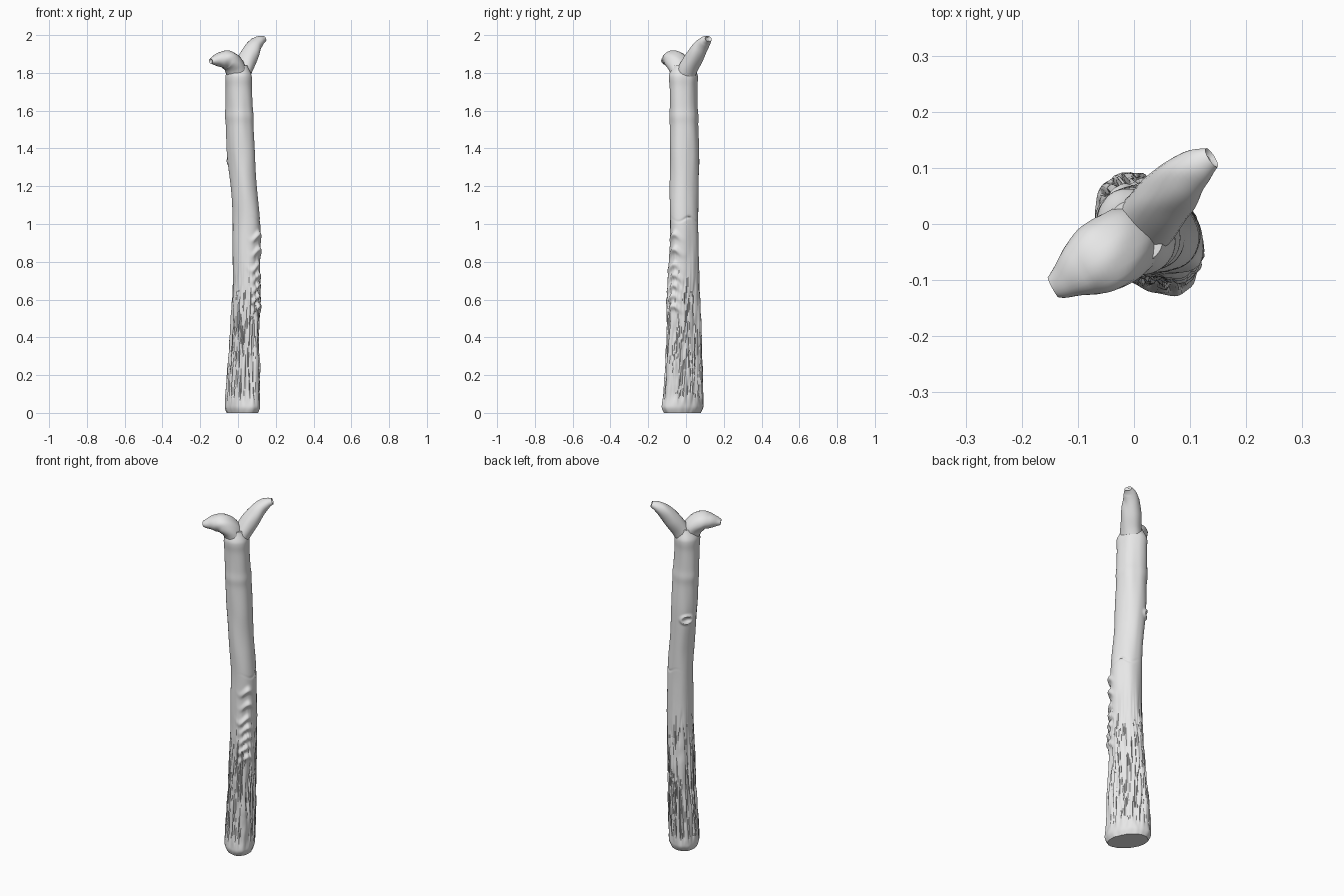
import bpy, bmesh, math
from mathutils import Vector, noise

cube = bpy.data.objects.get("Cube")
if cube:
    bpy.data.objects.remove(cube, do_unlink=True)

grey = bpy.data.materials.new("plain grey")
grey.use_nodes = True
grey.diffuse_color = (0.8, 0.8, 0.8, 1)
grey.node_tree.nodes["Principled BSDF"].inputs["Base Color"].default_value = (0.8, 0.8, 0.8, 1)


def spline(rows, t):
    """Smooth blend through evenly counted rows, t from 0 to 1."""
    s = t * (len(rows) - 1)
    i = min(int(s), len(rows) - 2)
    f = s - i
    a, b, c, d = (rows[min(max(k, 0), len(rows) - 1)] for k in range(i - 1, i + 3))
    return [q + f / 2 * (r - p + f * (2 * p - 5 * q + 4 * r - u + f * (3 * (q - r) + u - p)))
            for p, q, r, u in zip(a, b, c, d)]


def bump(x, width):
    return math.exp(-(x / width) ** 2)


def fade(x, lo, hi):
    f = min(max((x - lo) / (hi - lo), 0), 1)
    return f * f * (3 - 2 * f)


def loft(name, rings):
    """Skin a list of point rings and close both ends."""
    bm = bmesh.new()
    loops = [[bm.verts.new(p) for p in ring] for ring in rings]
    n = len(loops[0])
    for low, high in zip(loops, loops[1:]):
        for j in range(n):
            k = (j + 1) % n
            bm.faces.new((low[j], low[k], high[k], high[j]))
    bm.faces.new(loops[0][::-1])
    bm.faces.new(loops[-1])
    bmesh.ops.recalc_face_normals(bm, faces=bm.faces)
    mesh = bpy.data.meshes.new(name)
    bm.to_mesh(mesh)
    bm.free()
    mesh.materials.append(grey)
    obj = bpy.data.objects.new(name, mesh)
    bpy.context.collection.objects.link(obj)
    bpy.ops.object.select_all(action="DESELECT")
    obj.select_set(True)
    bpy.context.view_layer.objects.active = obj
    bpy.ops.object.shade_smooth_by_angle(angle=math.radians(50))
    return obj


# Trunk outline every 0.2 of height: x min, x max, y min, y max, skew
outline = [
    (-.07, .12, -.13, .09, .38),
    (-.06, .12, -.115, .09, .33),
    (-.045, .115, -.108, .082, .25),
    (-.032, .12, -.10, .076, .2),
    (-.03, .118, -.092, .07, .18),
    (-.03, .115, -.086, .065, .15),
    (-.04, .10, -.085, .065, .15),
    (-.06, .09, -.083, .068, .15),
    (-.065, .078, -.085, .064, .15),
    (-.066, .07, -.09, .06, .15),
]
ridges = [.93, .85, .77, .715, .66, .605, .55]


def bark(a, z):
    """Surface relief at angle a and height z."""
    p = Vector((math.cos(a), math.sin(a), z))
    low = 1 - fade(z, .3, .95)
    # broad lumps
    r = .005 * noise.noise(p * 1.4 + Vector((0, 0, z * 3)))
    # vertical furrows, deepest near the foot
    n = noise.noise(Vector((p.x * 5, p.y * 5, z * 3)))
    r -= .011 * low * bump(n, .16) * fade(z, .03, .12)
    r += .004 * low * noise.noise(Vector((p.x * 4, p.y * 4, z * 14)))
    # stack of wavy ridges on the front left side
    side = math.remainder(a + .72, math.tau)
    wave = .016 * math.sin(side * 5 + 1)
    for i, h in enumerate(ridges):
        mid = .12 * math.sin(i * 2.3)
        r += .015 * bump(z - h - wave, .017) * bump(side - mid, .42)
    r -= .005 * bump(z - .72, .2) * bump(side, .5)
    # knot ring on the back
    back = math.remainder(a - 2.4, math.tau) * .07
    d = math.hypot(back, (z - 1.33) * 1.2)
    r += .008 * bump(d - .026, .009) - .006 * bump(d, .014)
    # crack round the far left side, and faint growth bands
    seam = z - 1.025 - .012 * math.sin(a * 4)
    r -= .006 * bump(seam, .006) * bump(math.remainder(a - .5, math.tau), .9)
    for h in (1.57, 1.77):
        r += .003 * bump(z - h, .03)
    return r


# Trunk
rings = []
steps, sides = 300, 112
for i in range(steps + 1):
    z = 1.84 * i / steps
    x0, x1, y0, y1, skew = spline(outline, min(z / 1.8, 1))
    foot = 1 - .22 * (1 - fade(z, -.03, .035))
    head = 1 - .3 * fade(z, 1.78, 1.85)
    ring = []
    for j in range(sides):
        t = math.tau * j / sides
        ux, uy = math.cos(t), math.sin(t - skew)
        a = math.atan2(uy, ux)
        s = foot * head
        r = bark(a, z)
        ring.append(((x0 + x1) / 2 + ux * ((x1 - x0) / 2 * s + r),
                     (y0 + y1) / 2 + uy * ((y1 - y0) / 2 * s + r), z))
    rings.append(ring)
loft("trunk", rings)


# Forked limbs: x, y, z, half height, half width
def limb(name, path, seed):
    rings = []
    count, around = 30, 24
    for i in range(count + 1):
        t = i / count
        x, y, z, h, w = spline(path, t)
        ahead = Vector(spline(path, min(t + .02, 1))[:3])
        behind = Vector(spline(path, max(t - .02, 0))[:3])
        axis = (ahead - behind).normalized()
        across = axis.cross(Vector((0, 0, 1))).normalized()
        up = across.cross(axis)
        ring = []
        for j in range(around):
            a = math.tau * j / around
            d = across * math.cos(a) * w + up * math.sin(a) * h
            lump = 1 + .1 * noise.noise(d * 25 + Vector((seed, t * 4, 0)))
            ring.append(Vector((x, y, z)) + d * lump)
        rings.append(ring)
    # hollow broken end
    end = rings[-1]
    centre = sum(end, Vector()) / around
    rings.append([centre.lerp(p, .6) - axis * .008 for p in end])
    loft(name, rings)


limb("tall_limb", [
    (.005, -.01, 1.77, .05, .055), (.032, .015, 1.83, .046, .055),
    (.06, .048, 1.89, .045, .052), (.085, .078, 1.94, .038, .044),
    (.112, .102, 1.968, .027, .033), (.138, .119, 1.98, .016, .02)], 3)
limb("short_limb", [
    (.005, -.02, 1.77, .05, .055), (-.02, -.035, 1.835, .05, .062),
    (-.055, -.058, 1.868, .05, .066), (-.09, -.08, 1.87, .042, .052),
    (-.122, -.101, 1.866, .026, .034), (-.144, -.113, 1.862, .014, .02)], 8)
